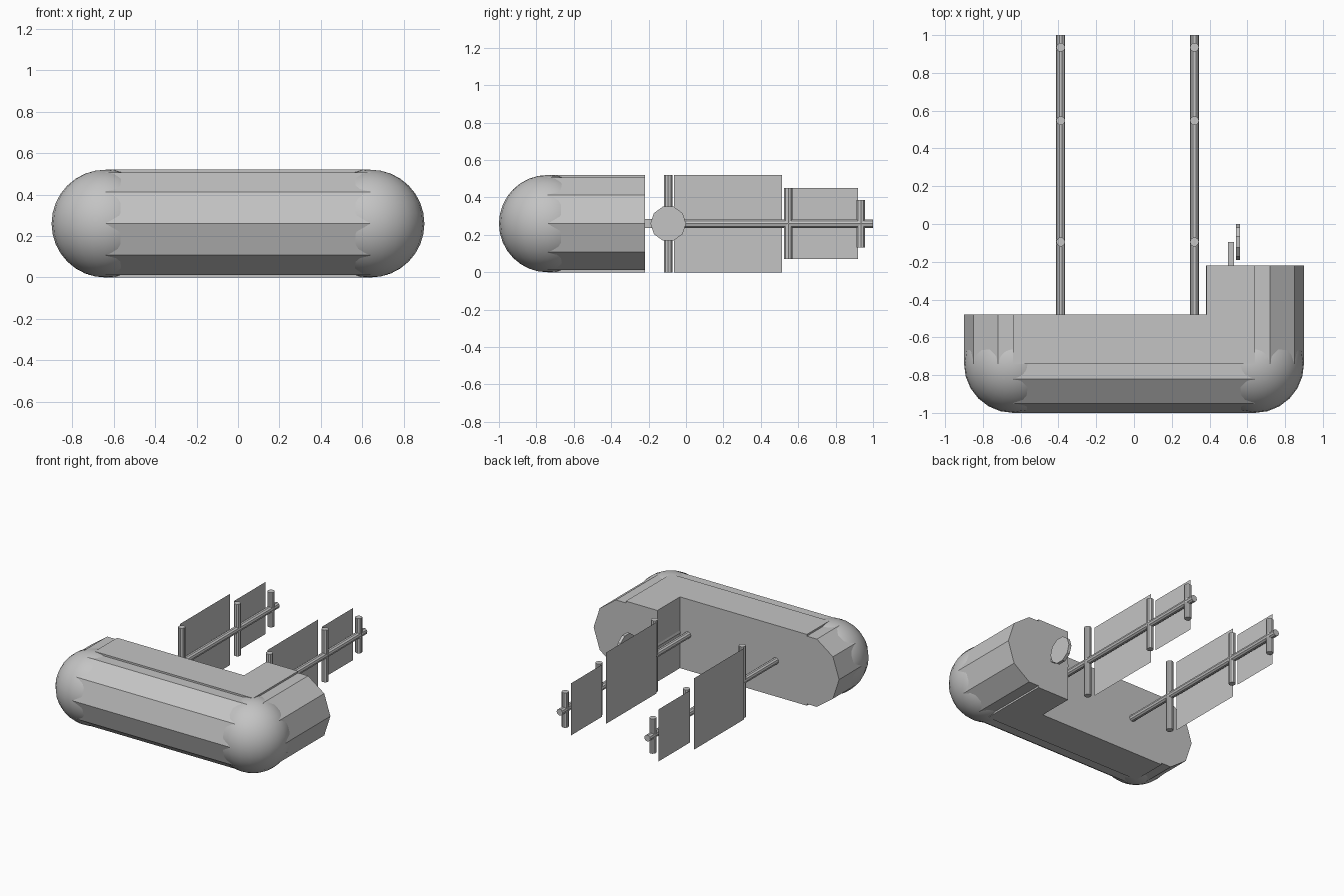
import bpy, bmesh
from math import pi
from mathutils import Matrix, Vector

cube = bpy.data.objects.get("Cube")
if cube:
    bpy.data.objects.remove(cube, do_unlink=True)

grey = bpy.data.materials.new("plain_grey")
grey.use_nodes = True
grey.diffuse_color = (0.55, 0.55, 0.55, 1)
grey.node_tree.nodes["Principled BSDF"].inputs["Base Color"].default_value = grey.diffuse_color

R = 0.26          # hull radius, also the height of the centre line
FRONT = -0.74     # centre line of the cross hull
END = 0.64        # hull end centres on x
ROD = 0.024


def finish(name, bm):
    mesh = bpy.data.meshes.new(name)
    bmesh.ops.recalc_face_normals(bm, faces=bm.faces)
    bm.to_mesh(mesh)
    bm.free()
    mesh.materials.append(grey)
    obj = bpy.data.objects.new(name, mesh)
    bpy.context.collection.objects.link(obj)
    return obj


def cylinder(name, start, end, radius, sides=10):
    """Prism along one axis, with a corner pointing sideways."""
    start, end = Vector(start), Vector(end)
    axis = end - start
    turn = Matrix()
    if abs(axis.x) > 0:
        turn = Matrix.Rotation(pi / 2, 4, "X") @ Matrix.Rotation(pi / 2, 4, "Y")
        turn = Matrix.Rotation(pi / 2, 4, "Z") @ Matrix.Rotation(pi / 2, 4, "X")
    elif abs(axis.y) > 0:
        turn = Matrix.Rotation(pi / 2, 4, "X")
    bm = bmesh.new()
    bmesh.ops.create_cone(bm, cap_ends=True, segments=sides, radius1=radius,
                          radius2=radius, depth=axis.length)
    # put a corner on the sideways axis
    corner = max(bm.verts, key=lambda v: v.co.x).co
    spin = Vector((corner.x, corner.y)).angle_signed(Vector((1, 0)))
    bmesh.ops.rotate(bm, verts=bm.verts, matrix=Matrix.Rotation(-spin, 3, "Z"))
    bmesh.ops.transform(bm, verts=bm.verts,
                        matrix=Matrix.Translation((start + end) / 2) @ turn)
    return finish(name, bm)


def prism(name, outline, bottom, top):
    bm = bmesh.new()
    face = bm.faces.new([bm.verts.new((x, y, bottom)) for x, y in outline])
    new = bmesh.ops.extrude_face_region(bm, geom=[face])["geom"]
    bmesh.ops.translate(bm, vec=(0, 0, top - bottom),
                        verts=[g for g in new if isinstance(g, bmesh.types.BMVert)])
    return finish(name, bm)


def panel(name, x, y0, y1, half):
    bm = bmesh.new()
    bm.faces.new([bm.verts.new((x, y, R + z)) for y, z in
                  ((y0, -half), (y1, -half), (y1, half), (y0, half))])
    return finish(name, bm)


# Hull: flat L-shaped core, faceted front edge and faceted side edges
BACK, LEG_BACK, LEG_IN = -0.48, -0.22, 0.385
prism("hull_core", [(-END, FRONT), (END, FRONT), (END, LEG_BACK),
                    (LEG_IN, LEG_BACK), (LEG_IN, BACK), (-END, BACK)], 0, 2 * R)
cylinder("hull_front_edge", (-END, FRONT, R), (END, FRONT, R), R)
for side, x, back in (("right", -END, BACK), ("left", END, LEG_BACK)):
    cylinder("hull_edge_" + side, (x, FRONT, R), (x, back, R), R)
    bm = bmesh.new()
    bmesh.ops.create_uvsphere(bm, u_segments=24, v_segments=16, radius=R,
                              matrix=Matrix.Translation((x, FRONT, R)))
    for f in bm.faces:
        f.smooth = True
    finish("hull_corner_" + side, bm)

# Booms with cross posts and thin panels
for side, x in (("right", -0.388), ("left", 0.32)):
    cylinder("boom_" + side, (x, BACK - 0.02, R), (x, 1, R), ROD)
    for place, y, half in (("near", -0.095, R), ("middle", 0.547, 0.19), ("far", 0.935, 0.127)):
        cylinder(f"post_{place}_{side}", (x, y, R - half), (x, y, R + half), ROD)
    panel("large_panel_" + side, x - 0.035, -0.065, 0.513, R)
    panel("small_panel_" + side, x - 0.035, 0.56, 0.92, 0.19)

# Disc and its arm behind the long side of the hull
DISC_Y = -0.095
prism("disc_arm", [(0.497, LEG_BACK - 0.01), (0.53, LEG_BACK - 0.01),
                   (0.53, DISC_Y), (0.497, DISC_Y)], R - ROD, R + ROD)
cylinder("disc", (0.54, DISC_Y, R), (0.562, DISC_Y, R), 0.095)
